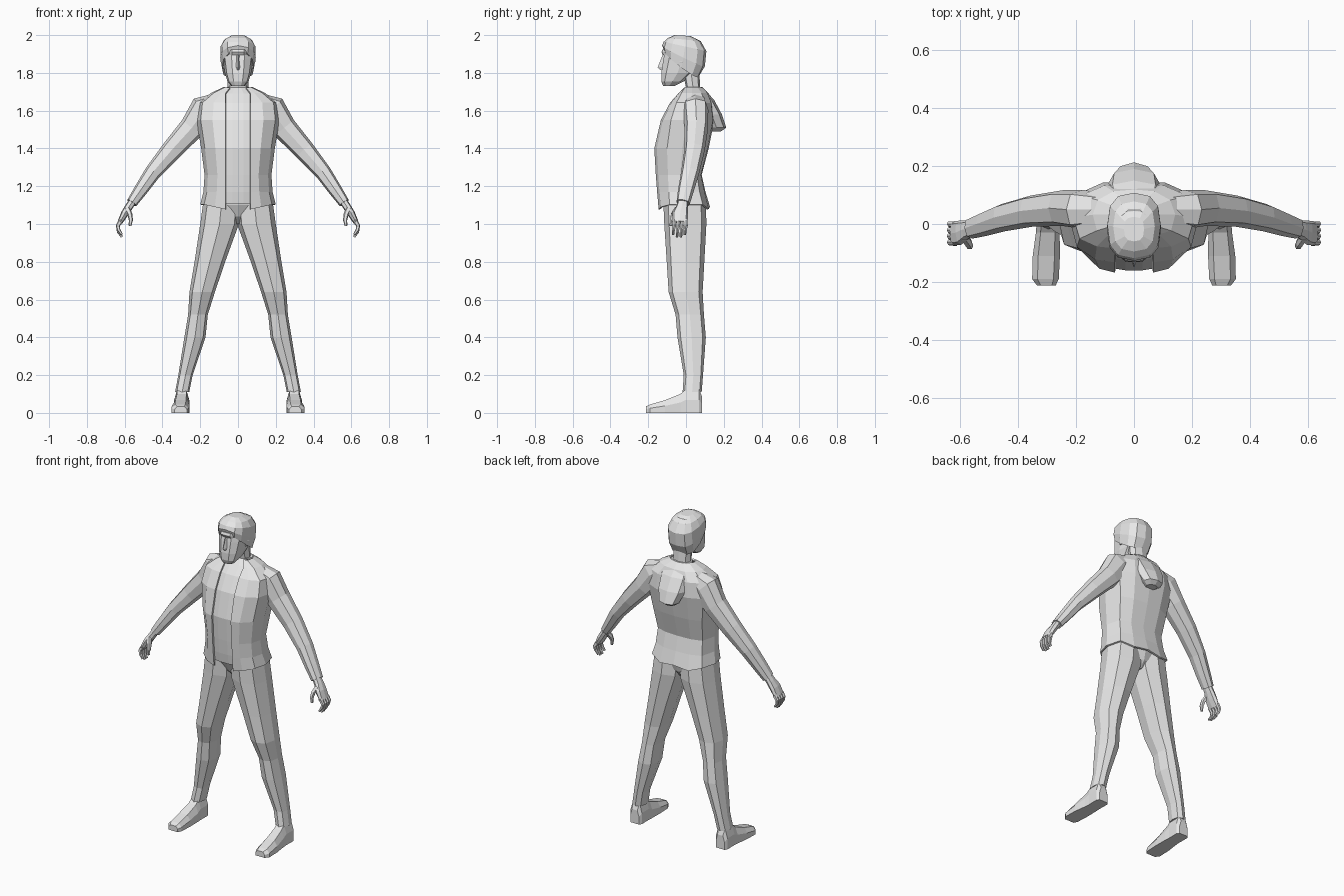
import bpy, bmesh, math
from mathutils import Vector

grey = bpy.data.materials.new("plain_grey")
grey.diffuse_color = (0.8, 0.8, 0.8, 1)


def make(name, rings, closed=True, caps=True, mirror=False, thick=0):
    """Skin a list of equal-length point rings into a flat-shaded mesh."""
    bm = bmesh.new()
    vs = [[bm.verts.new(p) for p in r] for r in rings]
    n = len(rings[0])
    for a, b in zip(vs, vs[1:]):
        for i in range(n if closed else n - 1):
            j = (i + 1) % n
            bm.faces.new((a[i], a[j], b[j], b[i]))
    if closed and caps:
        bm.faces.new(vs[0][::-1])
        bm.faces.new(vs[-1])
    bmesh.ops.recalc_face_normals(bm, faces=bm.faces)
    me = bpy.data.meshes.new(name)
    bm.to_mesh(me)
    bm.free()
    me.materials.append(grey)
    ob = bpy.data.objects.new(name, me)
    bpy.context.collection.objects.link(ob)
    if thick:
        m = ob.modifiers.new("thickness", 'SOLIDIFY')
        m.thickness, m.offset = thick, 0
    if mirror:
        ob.modifiers.new("mirror", 'MIRROR').use_clip = False
    return ob


def unit(n, p=0.75):
    """Rounded-square unit section with n points."""
    out = []
    for k in range(n):
        a = 2 * math.pi * k / n
        c, s = math.cos(a), math.sin(a)
        out.append((math.copysign(abs(c) ** p, c), math.copysign(abs(s) ** p, s)))
    return out


def level(z, x0, x1, y0, y1, n=8, p=0.75):
    """Horizontal ring filling the box x0..x1, y0..y1."""
    return [((x0 + x1) / 2 + (x1 - x0) / 2 * u, (y0 + y1) / 2 + (y1 - y0) / 2 * v, z)
            for u, v in unit(n, p)]


def tube(path, n=8):
    """Rings (x, y, z, half thickness, half depth) set square to a path."""
    pts = [Vector(q[:3]) for q in path]
    rings = []
    for i, q in enumerate(path):
        t = (pts[min(i + 1, len(pts) - 1)] - pts[max(i - 1, 0)]).normalized()
        up = t.cross(Vector((0, 1, 0))).normalized()
        side = up.cross(t).normalized()
        rings.append([pts[i] + up * q[3] * u + side * q[4] * v for u, v in unit(n)])
    return rings


# Jacket: open-fronted shell (z, half width, front y, back y)
JACKET = [(1.09, .195, -.14, .122), (1.17, .178, -.148, .098), (1.26, .172, -.155, .078),
          (1.40, .19, -.163, .115), (1.55, .215, -.128, .145), (1.64, .205, -.08, .135),
          (1.69, .14, -.035, .115), (1.72, .075, -.005, .085)]
rings = []
for z, w, f, b in JACKET:
    e = min(.065, .55 * w)
    half = [(e, f), (max(.62 * w, e), f * .92), (.9 * w, f * .6), (w, (f + b) * .4),
            (.88 * w, b * .7), (.5 * w, b * .95)]
    drop = .012 if z < 1.1 else 0
    right = [(x, y, z - drop * (x < .1) + drop * (x > .15)) for x, y in half]
    rings.append(right + [(0, b, z)] + [(-x, y, h) for x, y, h in reversed(right)])
make("jacket", rings, closed=False, thick=.01)

# Shirt strip seen between the jacket edges
make("shirt", [[(-.085 * s, f + .014, max(z, 1.11)), (-.03 * s, f + .005, max(z, 1.11)),
                (.03 * s, f + .005, max(z, 1.11)), (.085 * s, f + .014, max(z, 1.11))]
               for z, w, f, b in JACKET for s in [min(1, w * 7)]], closed=False, thick=.004)

# Hood hanging on the back
make("hood", [level(z, -w, w, f, b, 8, .85) for z, w, f, b in
              [(1.49, .035, .13, .185), (1.51, .062, .11, .213), (1.58, .092, .08, .19),
               (1.655, .1, .04, .15), (1.70, .085, .02, .11), (1.725, .07, .0, .085)]])

# Sleeves
make("sleeve", tube([(.11, .05, 1.645, .05, .055), (.175, .05, 1.605, .083, .068),
                     (.245, .055, 1.508, .066, .062), (.352, .045, 1.39, .055, .054),
                     (.452, .022, 1.272, .043, .048), (.515, 0, 1.18, .036, .042),
                     (.562, -.015, 1.112, .029, .036)]), mirror=True)

# Hands
make("palm", tube([(.555, -.015, 1.125, .021, .027), (.578, -.02, 1.09, .021, .032),
                   (.60, -.03, 1.055, .02, .042), (.624, -.033, 1.01, .014, .042)]),
     mirror=True)
for i, name in enumerate(["little_finger", "ring_finger", "middle_finger", "index_finger"]):
    y = .0 - .021 * i
    d = .012 if i in (0, 3) else 0
    make(name, tube([(.618, y, 1.02, .013, .0105), (.636, y, .992, .011, .0105),
                     (.632, y - .004, .958 + d, .009, .009),
                     (.615, y - .006, .932 + d, .006, .007)], 6), mirror=True)
make("thumb", tube([(.585, -.045, 1.08, .014, .016), (.572, -.066, 1.05, .013, .015),
                    (.567, -.076, 1.02, .011, .011), (.572, -.08, .99, .007, .007)], 6),
     mirror=True)

# Trousers
make("pelvis", [level(z, -w, w, f, b) for z, w, f, b in
                [(1.0, .03, -.05, .06), (1.04, .11, -.09, .09),
                 (1.10, .182, -.118, .105), (1.14, .17, -.125, .09)]])
make("trouser_leg", [level(z, a, c, f, b) for z, a, c, f, b in
                     [(1.12, -.01, .183, -.12, .105), (1.0, -.005, .2, -.115, .108),
                      (.8, .068, .23, -.102, .097), (.64, .122, .257, -.092, .088),
                      (.52, .16, .264, -.055, .095), (.40, .172, .284, -.045, .105),
                      (.2, .24, .316, -.012, .09), (.11, .258, .333, -.018, .083)]],
     mirror=True)

# Shoes: sections along the foot (y, centre x, half width, top height)
make("shoe", [[(c - w, y, 0), (c + w, y, 0), (c + w, y, h * .55), (c + w * .6, y, h),
               (c - w * .6, y, h), (c - w, y, h * .55)] for y, c, w, h in
              [(.085, .298, .03, .085), (.07, .298, .04, .125), (.0, .298, .039, .125),
               (-.03, .298, .041, .1), (-.11, .303, .047, .068), (-.19, .306, .046, .045),
               (-.213, .303, .032, .034)]], mirror=True)

# Neck and head
make("neck", [level(z, -w, w, f, b) for z, w, f, b in
              [(1.66, .075, -.01, .085), (1.72, .056, .0, .075), (1.82, .055, -.02, .07)]])
make("head", [level(z, -w, w, f, b, 10) for z, w, f, b in
              [(1.73, .035, -.122, -.06), (1.755, .056, -.133, -.01), (1.80, .07, -.134, .045),
               (1.87, .08, -.124, .08), (1.90, .082, -.118, .085), (1.95, .08, -.115, .085),
               (1.985, .05, -.08, .05)]])
make("nose", [[(-w, -.115, z), (0, y, z), (w, -.115, z)] for z, w, y in
              [(1.90, .008, -.122), (1.83, .015, -.15), (1.815, .012, -.136)]])
make("brow", [[(s * .062, -.088, z), (s * .032, y, z), (0, y - .002, z), (0, -.08, z)]
              for s in (1,) for z, y in [(1.895, -.119), (1.91, -.128), (1.925, -.121)]],
     mirror=True)
make("ear", [level(z, .07, w, -.035, b, 6) for z, w, b in
             [(1.825, .08, -.01), (1.86, .092, .0), (1.885, .086, .0)]], mirror=True)

# Hair: cap with a hairline sloping from forehead to nape
rings = []
for zf, zb, w, f, b, dip in [(1.925, 1.785, .085, -.118, .07, .028),
                             (1.945, 1.835, .094, -.127, .1, .01),
                             (1.965, 1.915, .092, -.118, .108, 0),
                             (1.985, 1.968, .072, -.095, .078, 0),
                             (2.0, 1.995, .035, -.06, .025, 0)]:
    rings.append([(x, y, zf + (zb - zf) * (y - f) / (b - f) - dip * abs(x) / w)
                  for x, y, _ in level(0, -w, w, f, b, 12)])
make("hair", rings)
